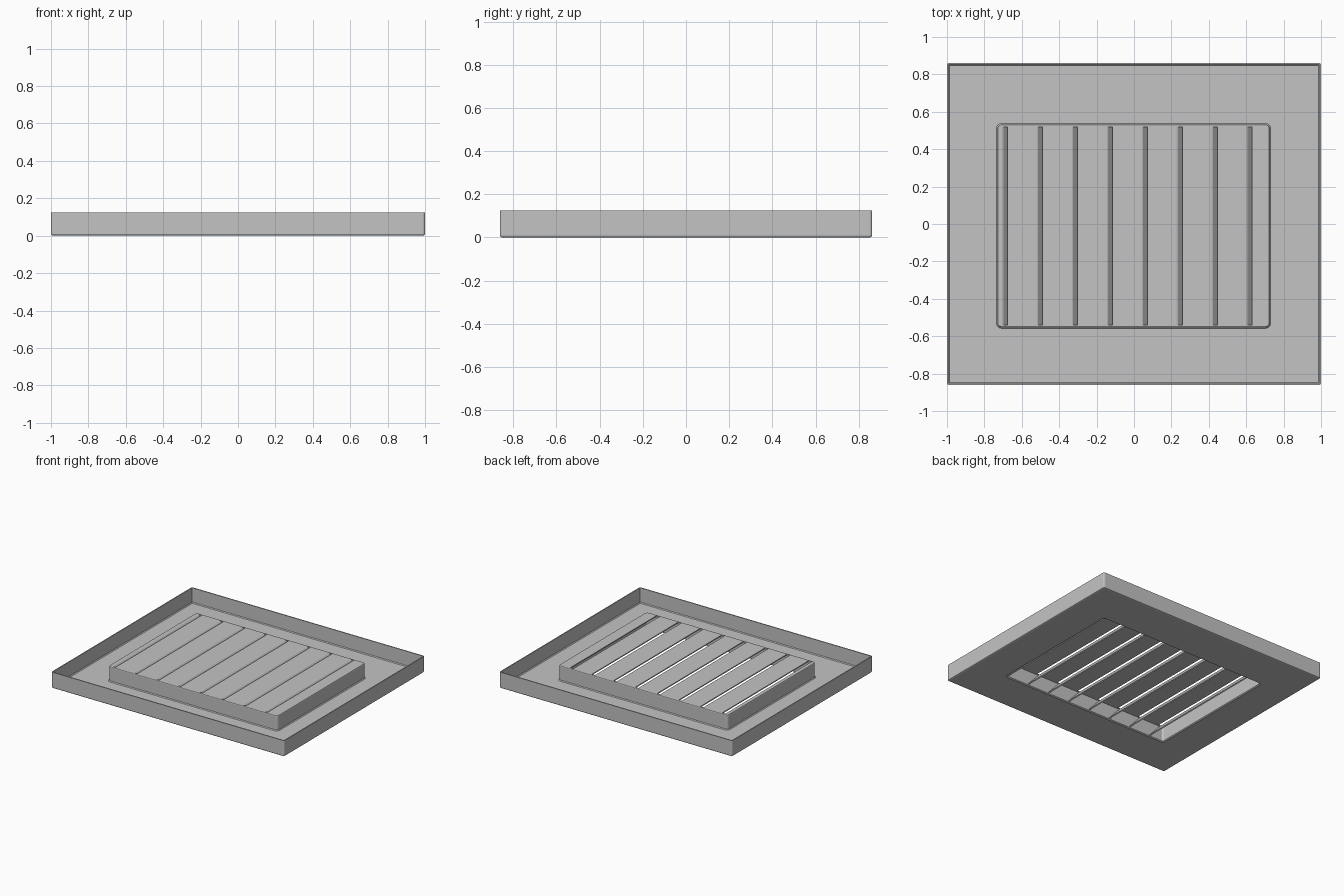
import bpy, bmesh, math

if "Cube" in bpy.data.objects:
    bpy.data.objects.remove(bpy.data.objects["Cube"])

T = 0.008          # sheet thickness
H = 0.125          # overall height
TRAY = (-1.0, 1.0, -0.862, 0.862, 0.012)     # x0, x1, y0, y1, corner radius
HOOD = (-0.73, 0.725, -0.552, 0.532, 0.022)

steel = bpy.data.materials.new("plain_grey_steel")
steel.diffuse_color = (0.55, 0.55, 0.55, 1)
steel.use_nodes = True
steel.node_tree.nodes["Principled BSDF"].inputs["Base Color"].default_value = steel.diffuse_color


def finish(bm, name):
    bmesh.ops.recalc_face_normals(bm, faces=bm.faces)
    me = bpy.data.meshes.new(name)
    bm.to_mesh(me)
    bm.free()
    me.materials.append(steel)
    ob = bpy.data.objects.new(name, me)
    bpy.context.collection.objects.link(ob)
    return ob


def ring(bm, rect, inset, z, n=4):
    """Rounded rectangle of vertices, inset from rect, at height z."""
    x0, x1, y0, y1, r = rect
    x0, x1, y0, y1 = x0 + inset, x1 - inset, y0 + inset, y1 - inset
    r = max(r - inset, 0.003)
    corners = [(x1 - r, y1 - r), (x0 + r, y1 - r), (x0 + r, y0 + r), (x1 - r, y0 + r)]
    out = []
    for k, (cx, cy) in enumerate(corners):
        for i in range(n + 1):
            a = math.pi / 2 * (k + i / n)
            out.append(bm.verts.new((cx + r * math.cos(a), cy + r * math.sin(a), z)))
    return out


def prism(name, profile, y0, y1):
    """Extrude an x-z outline along y."""
    bm = bmesh.new()
    a = [bm.verts.new((x, y0, z)) for x, z in profile]
    b = [bm.verts.new((x, y1, z)) for x, z in profile]
    bm.faces.new(a)
    bm.faces.new(b)
    n = len(profile)
    for i in range(n):
        j = (i + 1) % n
        bm.faces.new((a[i], a[j], b[j], b[i]))
    return finish(bm, name)


# Folded tray: outer walls, floor and the raised hood walls as one closed sheet section
section = [
    (TRAY, 0, H), (TRAY, 0, 0.010), (TRAY, 0.003, 0.003), (TRAY, 0.010, 0),   # outside
    (HOOD, 0, 0), (HOOD, T, 0.006),                                          # opening below
    (HOOD, T, H - T), (HOOD, 0.013, H - T), (HOOD, 0.013, H),                # hood inside and rim
    (HOOD, 0.007, H), (HOOD, 0.002, H - 0.002), (HOOD, 0, H - 0.007),        # hood top bend
    (HOOD, 0, 0.014), (HOOD, -0.006, T),                                     # hood foot
    (TRAY, 0.014, T), (TRAY, T, 0.014), (TRAY, T, H),                        # floor, wall inside
]
bm = bmesh.new()
rings = [ring(bm, *s) for s in section]
for k, lo in enumerate(rings):
    hi = rings[(k + 1) % len(rings)]
    for i in range(len(lo)):
        j = (i + 1) % len(lo)
        bm.faces.new((lo[i], lo[j], hi[j], hi[i]))
finish(bm, "folded_tray")

# Hood top: flat louvre panels, each with a leg folded down under the next one
ya, yb = HOOD[2] + 0.010, HOOD[3] - 0.010
start = HOOD[0] + 0.011
for i in range(8):
    slot = -0.685 + 0.1867 * i
    b, e = slot - 0.020, slot + 0.087
    prism("louvre_panel_%d" % (i + 1),
          [(start, H), (b, H), (b + 0.006, H - 0.0025), (e, 0.012),
           (e - 0.006, 0.0065), (b, H - T), (start, H - T)], ya, yb)
    start = slot + 0.010
prism("end_panel", [(start, H), (HOOD[1] - 0.011, H),
                    (HOOD[1] - 0.011, H - T), (start, H - T)], ya, yb)
